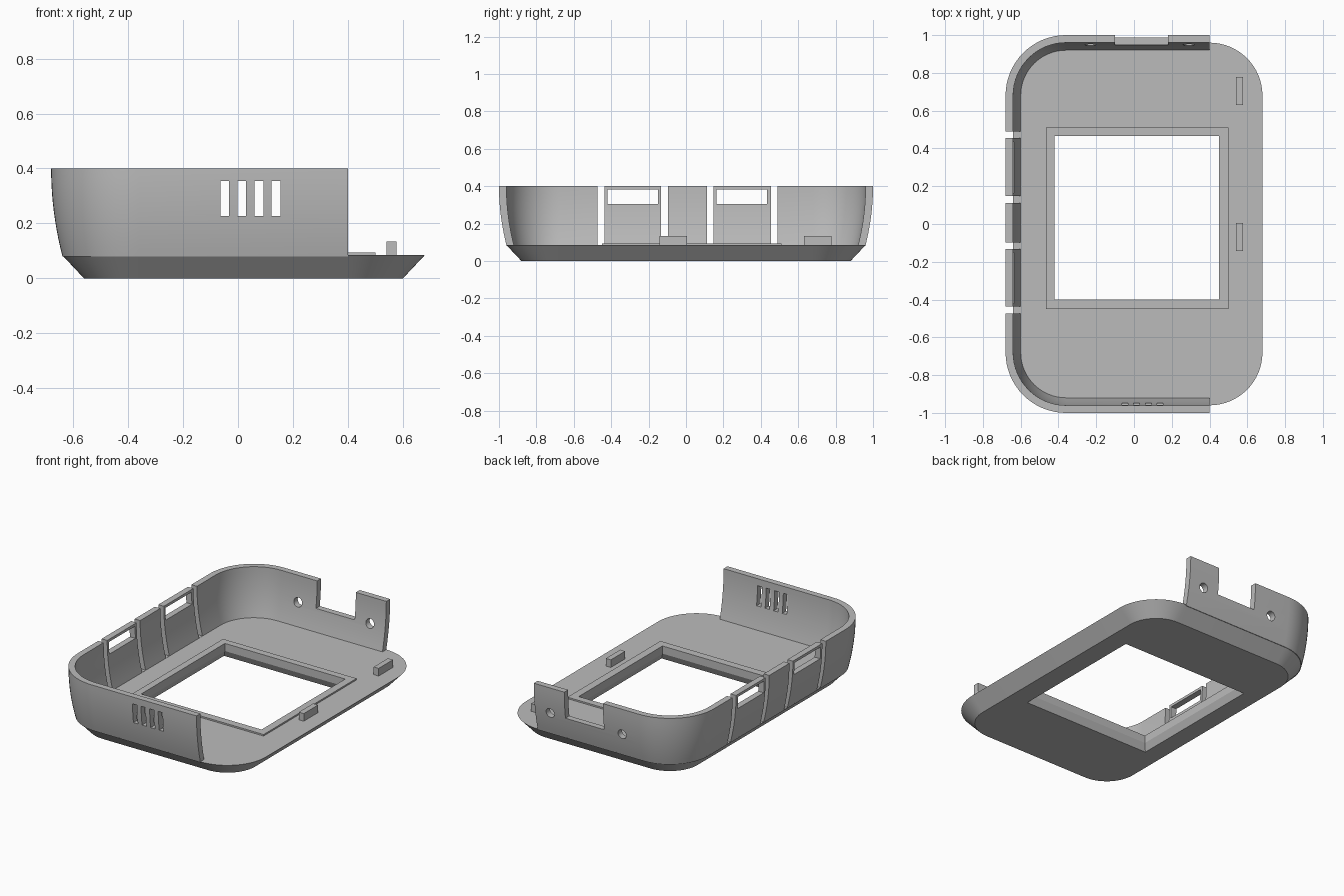
import bpy, bmesh, math

if "Cube" in bpy.data.objects:
    bpy.data.objects.remove(bpy.data.objects["Cube"])

grey = bpy.data.materials.new("plain grey")
grey.use_nodes = True
colour = (0.5, 0.5, 0.5, 1)
grey.diffuse_color = colour
grey.node_tree.nodes["Principled BSDF"].inputs["Base Color"].default_value = colour


def finish(name, bm):
    bmesh.ops.recalc_face_normals(bm, faces=bm.faces)
    mesh = bpy.data.meshes.new(name)
    bm.to_mesh(mesh)
    bm.free()
    mesh.materials.append(grey)
    obj = bpy.data.objects.new(name, mesh)
    bpy.context.collection.objects.link(obj)
    return obj


def outline(offset, z, steps=16):
    """Rounded rectangle of the case, grown by offset."""
    pts = []
    r = 0.28 + offset
    for k, (sx, sy) in enumerate([(1, 1), (-1, 1), (-1, -1), (1, -1)]):
        for i in range(steps + 1):
            a = math.pi / 2 * (k + i / steps)
            pts.append((0.02 + sx * 0.38 + r * math.cos(a), sy * 0.68 + r * math.sin(a), z))
    return pts


def rectangle(cx, cy, hx, hy, z):
    return [(cx + sx * hx, cy + sy * hy, z) for sx, sy in [(1, 1), (-1, 1), (-1, -1), (1, -1)]]


def loft(name, sections, ring=False):
    """Skin the sections; ring joins the last to the first, otherwise cap both."""
    bm = bmesh.new()
    loops = [[bm.verts.new(p) for p in s] for s in sections]
    pairs = list(zip(loops, loops[1:]))
    if ring:
        pairs.append((loops[-1], loops[0]))
    else:
        bm.faces.new(loops[0])
        bm.faces.new(loops[-1])
    for a, b in pairs:
        for i in range(len(a)):
            j = (i + 1) % len(a)
            bm.faces.new((a[i], a[j], b[j], b[i]))
    return finish(name, bm)


def add_box(bm, x0, x1, y0, y1, z0, z1):
    for v in bmesh.ops.create_cube(bm, size=1)["verts"]:
        v.co.x = x1 if v.co.x > 0 else x0
        v.co.y = y1 if v.co.y > 0 else y0
        v.co.z = z1 if v.co.z > 0 else z0


def boxes(name, items):
    bm = bmesh.new()
    for item in items:
        add_box(bm, *item)
    return finish(name, bm)


def activate(obj):
    bpy.ops.object.select_all(action='DESELECT')
    obj.select_set(True)
    bpy.context.view_layer.objects.active = obj


def cut(obj, cutter):
    cutter.hide_render = True
    mod = obj.modifiers.new("cut", 'BOOLEAN')
    mod.operation = 'DIFFERENCE'
    mod.solver = 'EXACT'
    mod.object = cutter
    activate(obj)
    bpy.ops.object.modifier_apply(modifier=mod.name)


# Base plate with chamfered underside, and the raised rim round its opening
plate = loft("base_plate", [outline(-0.08, 0), outline(0, 0.085)])
rim = boxes("opening_rim", [(-0.465, 0.5, -0.45, 0.51, 0.08, 0.095)])
opening = loft("opening_cutter", [
    rectangle(0.015, 0.0325, 0.435 + d, 0.4325 + d, z)
    for d, z in [(0.026, -0.01), (0, 0.045), (0, 0.2)]])
cut(plate, opening)
cut(rim, opening)

# Curved side wall, bulging gently outwards to the top
levels = [0.08 + 0.32 * i / 10 for i in range(11)]


def bulge(z):
    return 0.04 * (1 - ((0.4 - z) / 0.315) ** 2)


wall = loft("side_wall", [outline(bulge(z), z) for z in levels]
            + [outline(bulge(z) - 0.04, z) for z in reversed(levels)], ring=True)

# Openings in the wall: open end, slots, clip windows, vents, back notch
cuts = [(0.4, 0.9, -1.2, 1.2, -0.1, 0.6), (-0.1, 0.18, 0.85, 1.1, 0.225, 0.6)]
for y in (-0.455, -0.115, 0.13, 0.472):
    cuts.append((-0.8, -0.55, y - 0.018, y + 0.018, 0.086, 0.6))
for y in (-0.285, 0.298):
    cuts.append((-0.8, -0.55, y - 0.135, y + 0.135, 0.305, 0.383))
for i in range(4):
    x = -0.048 + 0.062 * i
    cuts.append((x - 0.016, x + 0.016, -1.1, -0.85, 0.228, 0.355))
cut(wall, boxes("wall_cutter", cuts))

# Round screw holes in the back wall
for x in (-0.23, 0.29):
    bpy.ops.mesh.primitive_cylinder_add(vertices=24, radius=0.03, depth=0.3,
                                        location=(x, 0.97, 0.23), rotation=(math.pi / 2, 0, 0))
    hole = bpy.context.object
    hole.name = "screw_hole_cutter"
    cut(wall, hole)

# Small locating tabs beside the opening
boxes("locating_tabs", [(0.54, 0.576, y, y + 0.148, 0.08, 0.135) for y in (-0.143, 0.63)])

for obj in [o for o in bpy.data.objects if o.name.split(".")[0].endswith("_cutter")]:
    bpy.data.objects.remove(obj)

for obj in (plate, wall):
    activate(obj)
    bpy.ops.object.shade_smooth_by_angle(angle=math.radians(25))
